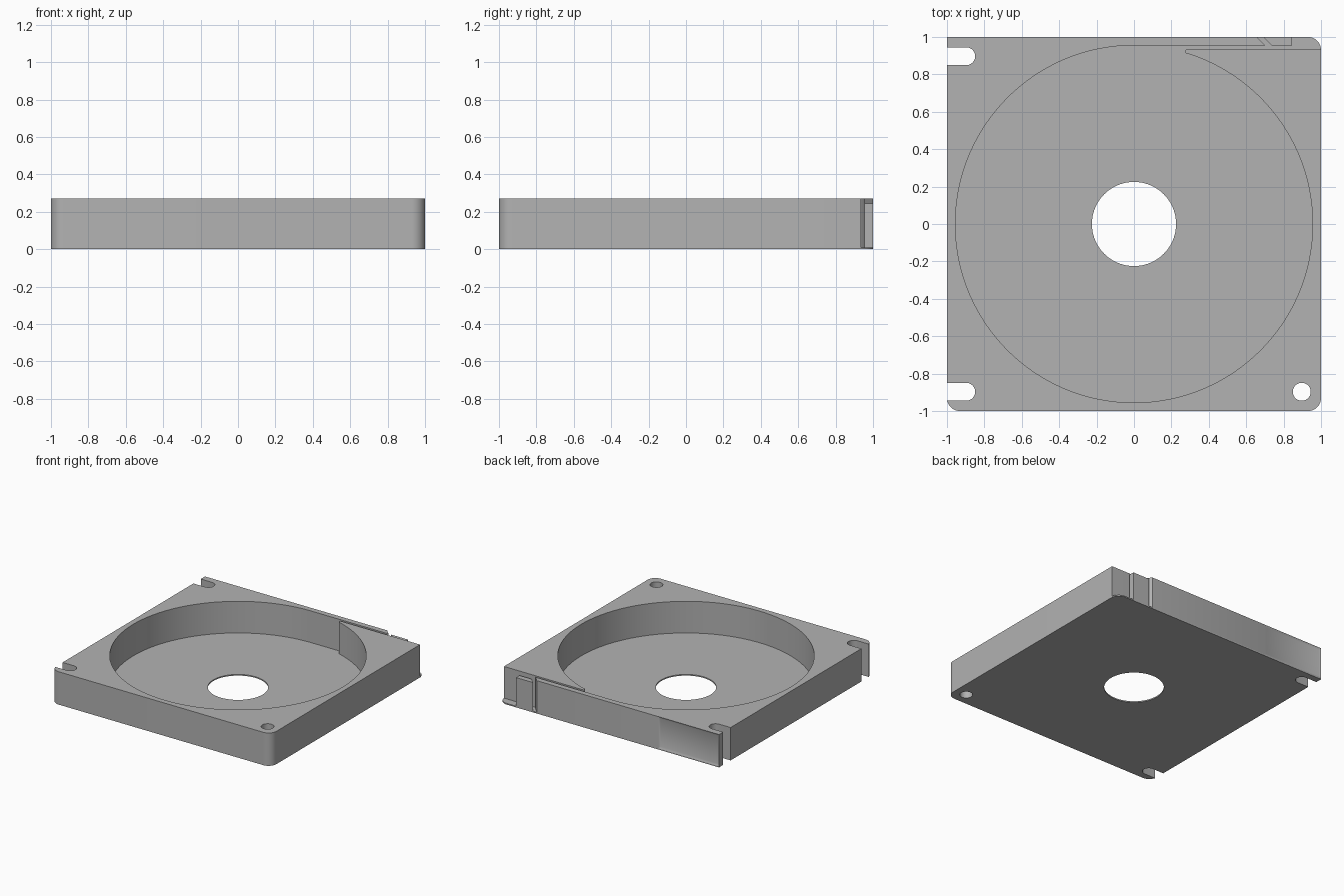
import bpy, bmesh
from math import cos, sin, radians

cube = bpy.data.objects.get("Cube")
if cube:
    bpy.data.objects.remove(cube, do_unlink=True)

grey = bpy.data.materials.new("mid_grey")
grey.use_nodes = True
colour = (0.45, 0.45, 0.45, 1)
grey.diffuse_color = colour
grey.node_tree.nodes["Principled BSDF"].inputs["Base Color"].default_value = colour

FLOOR, TOP = 0.01, 0.27
CORNER, BOLT, BOLT_POS = 0.07, 0.048, 0.897
REEL, HUB = 0.955, 0.225
LANE = 0.935          # inner side of the exit lane


def arc(cx, cy, r, start, end, n=12):
    angles = [radians(start + (end - start) * i / n) for i in range(n + 1)]
    return [(cx + r * cos(a), cy + r * sin(a)) for a in angles]


def circle(cx, cy, r, n):
    return arc(cx, cy, r, 0, 360, n)[:-1]


def slab(name, loops, z0, z1, edit=None):
    """Extrude closed outlines (inner loops become holes) from z0 to z1."""
    curve = bpy.data.curves.new(name, 'CURVE')
    curve.dimensions = '2D'
    curve.fill_mode = 'BOTH'
    curve.extrude = (z1 - z0) / 2
    for loop in loops:
        spline = curve.splines.new('POLY')
        spline.points.add(len(loop) - 1)
        for point, (x, y) in zip(spline.points, loop):
            point.co = (x, y, 0, 1)
        spline.use_cyclic_u = True
    temp = bpy.data.objects.new(name + "_outline", curve)
    bpy.context.collection.objects.link(temp)
    graph = bpy.context.evaluated_depsgraph_get()
    mesh = bpy.data.meshes.new_from_object(temp.evaluated_get(graph))
    bpy.data.objects.remove(temp, do_unlink=True)

    bm = bmesh.new()
    bm.from_mesh(mesh)
    bmesh.ops.remove_doubles(bm, verts=bm.verts, dist=0.0001)
    bmesh.ops.translate(bm, verts=bm.verts, vec=(0, 0, (z0 + z1) / 2))
    bmesh.ops.recalc_face_normals(bm, faces=bm.faces)
    if edit:
        edit(bm)
    bm.to_mesh(mesh)
    bm.free()
    mesh.name = name
    mesh.materials.clear()
    mesh.materials.append(grey)
    obj = bpy.data.objects.new(name, mesh)
    bpy.context.collection.objects.link(obj)
    bpy.ops.object.select_all(action='DESELECT')
    obj.select_set(True)
    bpy.context.view_layer.objects.active = obj
    bpy.ops.object.shade_smooth_by_angle(angle=radians(30))
    return obj


def notch(y):
    """Open-ended bolt slot in the -x side, walked towards +y."""
    return [(-1, y - BOLT)] + arc(-BOLT_POS, y, BOLT, -90, 90) + [(-1, y + BOLT)]


# Outline shared by floor and frame: front edge, bolt slots, square back corner
c = 1 - CORNER
front_and_side = (arc(c, -c, CORNER, 0, -90) + arc(-c, -c, CORNER, -90, -160)
                  + notch(-BOLT_POS) + notch(BOLT_POS) + [(-1, 1)])
bolt_hole = circle(BOLT_POS, -BOLT_POS, BOLT, 32)

# Thin floor with hub hole
slab("floor_plate",
     [front_and_side + arc(c, c, CORNER, 90, 0), circle(0, 0, HUB, 96), bolt_hole],
     0, FLOOR)


# Shallow label recess on the back face
def label_recess(bm):
    faces = [f for f in bm.faces if f.normal.y > 0.99
             and f.calc_center_median().y > 0.99 and f.calc_center_median().x < -0.5]
    bmesh.ops.inset_individual(bm, faces=faces, thickness=0.022, depth=-0.007)


# Frame wall around the reel well, opening into the tangential exit lane
frame = (front_and_side + [(-0.45, 1), (0.655, 1), (0.7, REEL)]
         + arc(0, 0, REEL, 90, 432.6, 150)
         + arc(0.285, 0.923, 0.012, 270, 90, 10) + [(1, LANE)])
slab("frame_wall", [frame, bolt_hole], FLOOR, TOP, label_recess)

# Small guide block beside the slanted gap
slab("guide_block", [[(0.69, 1), (0.735, REEL), (0.845, REEL), (0.845, 1)]],
     FLOOR, 0.245)
